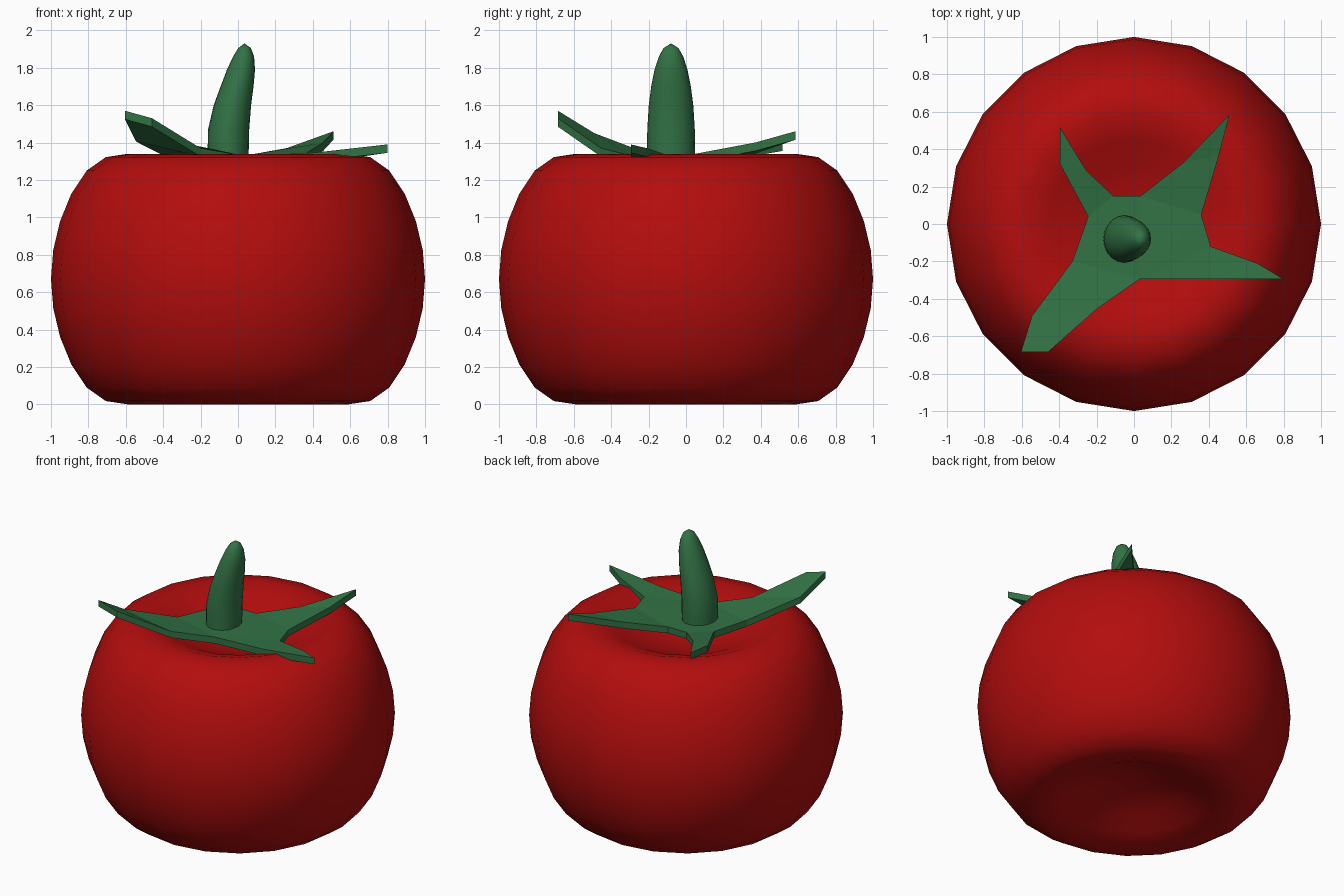
import bpy, bmesh, math

if "Cube" in bpy.data.objects:
    bpy.data.objects.remove(bpy.data.objects["Cube"])


def finish(name, bm, color, smooth):
    bmesh.ops.recalc_face_normals(bm, faces=bm.faces[:])
    for f in bm.faces:
        f.smooth = smooth
    mesh = bpy.data.meshes.new(name)
    bm.to_mesh(mesh)
    bm.free()
    obj = bpy.data.objects.new(name, mesh)
    bpy.context.collection.objects.link(obj)
    mat = bpy.data.materials.get(color[0]) or bpy.data.materials.new(color[0])
    mat.diffuse_color = color[1]
    mat.use_nodes = True
    mat.node_tree.nodes["Principled BSDF"].inputs["Base Color"].default_value = mat.diffuse_color
    mesh.materials.append(mat)
    return obj


def loft(rings, sides):
    """Rings are (cx, cy, z, rx, ry); a zero radius makes a pole."""
    bm = bmesh.new()
    loops = []
    for cx, cy, z, rx, ry in rings:
        if rx == 0:
            loops.append([bm.verts.new((cx, cy, z))])
            continue
        loops.append([bm.verts.new((cx + rx * math.cos(2 * math.pi * i / sides),
                                    cy + ry * math.sin(2 * math.pi * i / sides), z))
                      for i in range(sides)])
    for a, b in zip(loops, loops[1:]):
        for i in range(sides):
            j = (i + 1) % sides
            if len(a) == 1:
                bm.faces.new((a[0], b[j], b[i]))
            elif len(b) == 1:
                bm.faces.new((a[i], a[j], b[0]))
            else:
                bm.faces.new((a[i], a[j], b[j], b[i]))
    return bm


RED = ("tomato_red", (0.45, 0.004, 0.004, 1))
GREEN = ("leaf_green", (0.032, 0.17, 0.06, 1))

# fruit: 20-sided sphere with both poles pushed in, ring every 9 degrees
half = [0.50, 0.52, 0.56, 0.625, 0.67, 0.652, 0.58, 0.457, 0.31, 0.156, 0]
rings = []
for k in range(21):
    h = -half[k] if k <= 10 else half[20 - k]
    r = math.sin(math.radians(9 * k)) if 0 < k < 20 else 0
    rings.append((0, 0, 0.67 + h, r, r))
finish("fruit", loft(rings, 20), RED, True)

# stem: tapered, leaning to the right
stem = [(-0.055, 1.28, 0, 0), (-0.055, 1.28, 0.11, 0.125), (-0.052, 1.38, 0.11, 0.128),
        (-0.05, 1.47, 0.11, 0.127), (-0.03, 1.6, 0.1, 0.119), (-0.005, 1.7, 0.088, 0.106),
        (0.016, 1.79, 0.075, 0.088), (0.03, 1.86, 0.056, 0.065),
        (0.035, 1.905, 0.034, 0.04), (0.035, 1.93, 0, 0)]
stem_obj = finish("stem", loft([(x, -0.08, z, rx, ry) for x, z, rx, ry in stem], 20), GREEN, True)
for f in stem_obj.data.polygons[:20]:
    f.use_smooth = False

# leaf crown: upper outline, then thickened downwards
outline = [(0.51, 0.585, 1.46), (0.455, 0.37, 1.40), (0.36, 0.05, 1.34), (0.41, -0.12, 1.34),
           (0.66, -0.21, 1.37), (0.80, -0.295, 1.39), (0.40, -0.295, 1.345), (0.03, -0.295, 1.33),
           (-0.2, -0.455, 1.37), (-0.46, -0.685, 1.53), (-0.605, -0.685, 1.57),
           (-0.545, -0.49, 1.45), (-0.33, -0.2, 1.34), (-0.245, 0.04, 1.33),
           (-0.395, 0.32, 1.38), (-0.395, 0.515, 1.40), (-0.255, 0.285, 1.36),
           (-0.11, 0.15, 1.33), (0.035, 0.15, 1.33), (0.26, 0.325, 1.37)]
faces = [(0, 19, 1), (1, 19, 18, 2), (3, 6, 4), (4, 6, 5), (3, 7, 6),
         (7, 8, 11, 12), (8, 9, 10, 11), (13, 17, 16, 14), (14, 16, 15),
         (2, 18, 17, 13, 12, 7, 3)]
bm = bmesh.new()
vs = [bm.verts.new(p) for p in outline]
for f in faces:
    face = bm.faces.new([vs[i] for i in f])
    face.normal_update()
    if face.normal.z < 0:
        face.normal_flip()
low = bmesh.ops.extrude_face_region(bm, geom=bm.faces[:], use_keep_orig=True)
for v in low["geom"]:
    if isinstance(v, bmesh.types.BMVert):
        v.co.z -= 0.045
bmesh.ops.triangulate(bm, faces=[f for f in bm.faces if len(f.verts) > 4])
finish("leaf_crown", bm, GREEN, False)
